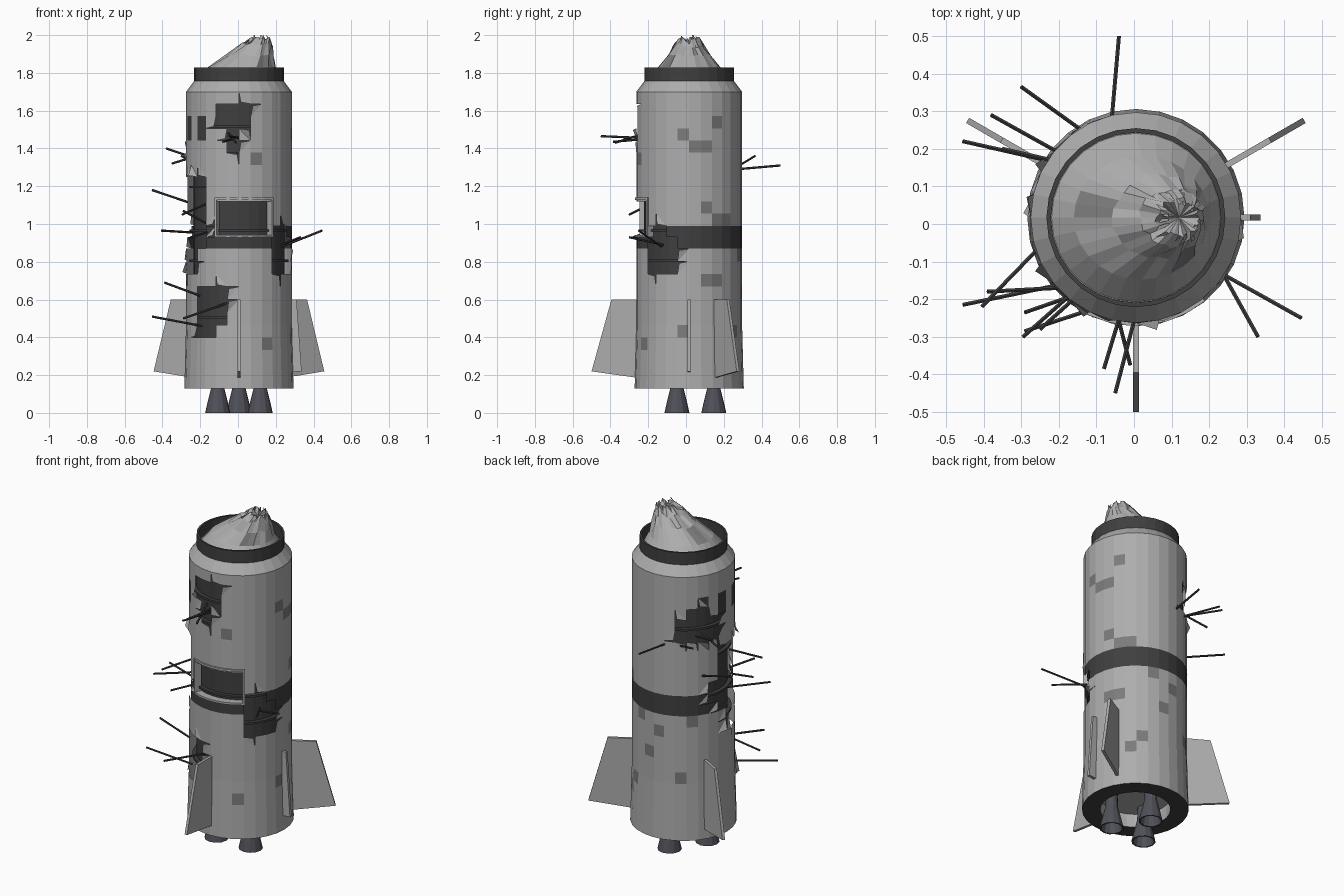
import bpy, bmesh, random
from math import sin, cos, pi, radians
from mathutils import Vector

if "Cube" in bpy.data.objects:
    bpy.data.objects.remove(bpy.data.objects["Cube"])

random.seed(4)
N, CX, CY = 28, 0.005, 0.017
STEP = 2 * pi / N


def mat(name, v, b=0.0):
    m = bpy.data.materials.new(name)
    m.diffuse_color = (v, v, v + b, 1)
    m.use_nodes = True
    m.node_tree.nodes["Principled BSDF"].inputs["Base Color"].default_value = m.diffuse_color
    return m


GREY, MID, DARK = mat("plate", 0.42), mat("plate_mid", 0.2), mat("dark", 0.05)
NOZZLE = mat("nozzle", 0.08, 0.02)


def polar(r, a, z, cx=CX, cy=CY):
    # angle runs from the front (-y) towards +x
    return Vector((cx + r * sin(a), cy - r * cos(a), z))


def finish(name, bm, *mats, fix=True):
    if fix:
        bmesh.ops.recalc_face_normals(bm, faces=bm.faces)
    me = bpy.data.meshes.new(name)
    bm.to_mesh(me)
    bm.free()
    ob = bpy.data.objects.new(name, me)
    bpy.context.collection.objects.link(ob)
    for m in mats:
        me.materials.append(m)
    return ob


def lathe(name, profile, m, cx=CX, cy=CY, n=N, closed=False):
    bm = bmesh.new()
    rings = [[bm.verts.new(polar(r, 2 * pi * i / n, z, cx, cy)) for i in range(n)] for r, z in profile]
    pairs = list(zip(rings, rings[1:])) + ([(rings[-1], rings[0])] if closed else [])
    for p, q in pairs:
        for i in range(n):
            bm.faces.new((p[i], p[(i + 1) % n], q[(i + 1) % n], q[i]))
    bmesh.ops.remove_doubles(bm, verts=bm.verts, dist=1e-5)
    return finish(name, bm, m)


def arc_bar(name, a0, a1, r0, r1, z0, z1, m, n=6):
    bm = bmesh.new()
    secs = []
    for k in range(n + 1):
        a = a0 + (a1 - a0) * k / n
        secs.append([bm.verts.new(polar(r, a, z)) for r, z in ((r0, z0), (r1, z0), (r1, z1), (r0, z1))])
    for p, q in zip(secs, secs[1:]):
        for i in range(4):
            bm.faces.new((p[i], p[(i + 1) % 4], q[(i + 1) % 4], q[i]))
    bm.faces.new(secs[0])
    bm.faces.new(secs[-1])
    return finish(name, bm, m)


# hull plating: grid of cells with torn holes (first cell, last cell, first row, last row)
levels = [0.13 + 0.74 * k / 11 for k in range(11)] + [0.87, 0.93] + [0.99 + 0.71 * k / 11 for k in range(12)]
rects = [(-2, 0, 21, 22), (-1, -1, 19, 20),
         (-2, 2, 12, 14),
         (-8, -4, 11, 16), (-7, -5, 9, 10), (-9, -9, 12, 13),
         (-4, -2, 5, 7), (-4, -3, 4, 4),
         (-12, -9, 18, 19), (-11, -10, 20, 20),
         (3, 5, 9, 11), (3, 4, 12, 12)]
holes = {(i % N, j) for a, b, c, d in rects for i in range(a, b + 1) for j in range(c, d + 1)}
windows = {(i % N, j) for i in (-4, -6, -8, -10) for j in (20, 21)}
patches = {(1, 18), (2, 3), (6, 20), (7, 19), (8, 19), (8, 14), (8, 8), (6, 4)}
patches |= {(random.randrange(9, 19), random.randrange(1, 23)) for _ in range(12)}

bm = bmesh.new()
hull = [[bm.verts.new(polar(0.28 + 0.009 * max(0, 1 - j / 5), i * STEP, z)) for i in range(N)]
        for j, z in enumerate(levels)]
for j in range(24):
    for i in range(N):
        if (i, j) in holes:
            continue
        k = (i + 1) % N
        quad = [hull[j][i], hull[j][k], hull[j + 1][k], hull[j + 1][i]]
        sides = [s for s, nb in enumerate(((i, j - 1), (k, j), (i, j + 1), ((i - 1) % N, j))) if nb in holes]
        if sides and random.random() < 0.55 and not (-1 <= (i + 2) % N <= 4 and 11 <= j <= 15):
            # torn cell: half stays, the other half is bent outwards
            s = sides[0]
            v = [quad[(s + t) % 4] for t in range(4)]
            f = bm.faces.new((v[1], v[2], v[3]))
            out = Vector((sin((i + .5) * STEP), -cos((i + .5) * STEP), 0))
            tip = bm.verts.new(v[0].co.lerp(v[2].co, 0.15) + out * random.uniform(0.0, 0.025))
            bm.faces.new((v[3], tip, v[1]))
        else:
            f = bm.faces.new(quad)
        f.material_index = 2 if j in (11, 12) or (i, j) in windows else int((i, j) in patches)
finish("hull_plating", bm, GREY, MID, DARK, fix=False)

# inner core, hoops behind the holes, recessed base, shoulder and collar
lathe("inner_core", [(0.24, 0.23), (0.24, 1.69)], DARK)
for z in (0.50, 0.80, 0.96, 1.19, 1.37, 1.51):
    lathe("inner_hoop", [(0.238, z), (0.262, z), (0.262, z + 0.012), (0.238, z + 0.012)], DARK, closed=True)
lathe("base_ring", [(0.289, 0.13), (0.19, 0.13)], DARK)
lathe("base_recess", [(0.19, 0.13), (0.19, 0.21), (0, 0.21)], GREY)
lathe("shoulder", [(0.28, 1.70), (0.235, 1.76), (0.21, 1.76)], GREY)
lathe("collar", [(0.226, 1.755), (0.238, 1.755), (0.238, 1.828), (0.226, 1.828)], DARK, closed=True)

# cargo hatch frame
A0, A1 = -2 * STEP, 3 * STEP
for z in (0.93, 1.128):
    arc_bar("hatch_rail", A0, A1, 0.245, 0.288, z, z + 0.012, GREY)
for a in (A0, A1):
    arc_bar("hatch_post", a - 0.02, a + 0.02, 0.245, 0.288, 0.93, 1.14, GREY, 1)

# crumpled nose leaning to +x: (centre x, x radius, y radius, z)
rings = [(CX, 0.226, 0.226, 1.758), (0.02, 0.18, 0.165, 1.83), (0.064, 0.122, 0.112, 1.895),
         (0.10, 0.08, 0.075, 1.945), (0.118, 0.056, 0.048, 1.975)]
bm = bmesh.new()
nose = []
for k, (x, rx, ry, z) in enumerate(rings):
    row = []
    for i in range(N):
        s = 1 + random.uniform(-0.04, 0.04) * k if k > 1 else 1
        dz = random.uniform(-0.008, 0.008) * max(0, k - 1)
        row.append(bm.verts.new((x + rx * s * sin(i * STEP), CY + ry * s * -cos(i * STEP), min(z + dz, 1.99))))
    nose.append(row)
pit = bm.verts.new((0.12, CY, 1.955))
for k in range(4):
    for i in range(N):
        h = (i + 1) % N
        f = bm.faces.new((nose[k][i], nose[k][h], nose[k + 1][h], nose[k + 1][i]))
        f.material_index = int(k == 1 and i in (2, 3, 19, 20))
for i in range(N):
    bm.faces.new((nose[4][i], nose[4][(i + 1) % N], pit))
# torn slivers round the tip
for t in range(18):
    a = 2 * pi * t / 18
    d = Vector((sin(a), -cos(a), 0))
    w = Vector((cos(a), sin(a), 0)) * 0.007
    base = Vector((0.105, CY, 1.935)) + d * 0.08
    top = Vector((0.122, CY, 2.0 - (0 if t % 6 == 0 else random.uniform(0, 0.025)))) + d * random.uniform(0.03, 0.055)
    bm.faces.new([bm.verts.new(p) for p in (base - w, base + w, top + w * 0.5, top - w * 0.5)])
finish("crumpled_nose", bm, GREY, MID, fix=False)


# fins: flat plate from a (radius, z) outline
def fin(name, a, outline, t):
    bm = bmesh.new()
    w = Vector((cos(a), sin(a), 0)) * t / 2
    p, q = [[bm.verts.new(polar(r, a, z) + w * s) for r, z in outline] for s in (1, -1)]
    bm.faces.new(p)
    bm.faces.new(q[::-1])
    for i in range(4):
        k = (i + 1) % 4
        bm.faces.new((p[i], q[i], q[k], p[k]))
    finish(name, bm, GREY)


for a in (0, 120, 240):
    fin("fin", radians(a), [(0.27, 0.60), (0.412, 0.60), (0.517, 0.22), (0.27, 0.185)], 0.016)
fin("side_strip", radians(90), [(0.27, 0.60), (0.305, 0.60), (0.332, 0.22), (0.27, 0.215)], 0.016)

# three engine nozzles
for a in (60, 180, 300):
    c = polar(0.13, radians(a), 0)
    lathe("engine_nozzle", [(0.0, 0.21), (0.033, 0.21), (0.035, 0.13), (0.055, 0.05), (0.066, 0.0),
                            (0.058, 0.0), (0.03, 0.12), (0, 0.12)], NOZZLE, c.x, c.y, 12)

# bent struts sticking out of the holes: start, end
struts = [((-.06, .27, 1.29), (-.04, .50, 1.31)), ((-.14, .25, 1.29), (-.30, .365, 1.36)),
          ((-.20, .19, 1.34), (-.38, .29, 1.40)), ((-.22, .17, 1.36), (-.35, .20, 1.32)),
          ((-.19, .16, 1.09), (-.455, .22, 1.18)), ((-.24, -.05, .955), (-.405, -.22, .965)),
          ((-.19, -.16, .46), (-.455, -.215, .51)), ((-.20, -.17, .62), (-.39, -.18, .69)),
          ((-.16, -.19, 1.0), (-.29, -.235, 1.07)), ((-.16, -.18, 1.11), (-.295, -.30, 1.05)),
          ((-.15, -.19, .96), (-.25, -.28, .93)), ((-.06, -.21, .58), (-.29, -.285, .50)),
          ((-.03, -.22, 1.45), (-.08, -.385, 1.435)), ((.01, -.22, 1.455), (-.05, -.45, 1.465)),
          ((-.05, -.22, 1.48), (-.01, -.375, 1.43)),
          ((.23, -.13, .88), (.445, -.25, .965)), ((.23, -.12, .89), (.33, -.30, .93))]
for s, e in struts:
    s, e = Vector(s), Vector(e)
    bm = bmesh.new()
    bmesh.ops.create_cone(bm, segments=6, radius1=0.006, radius2=0.006, depth=(e - s).length, cap_ends=True)
    ob = finish("broken_strut", bm, DARK)
    ob.location = (s + e) / 2
    ob.rotation_euler = (e - s).to_track_quat("Z", "Y").to_euler()
